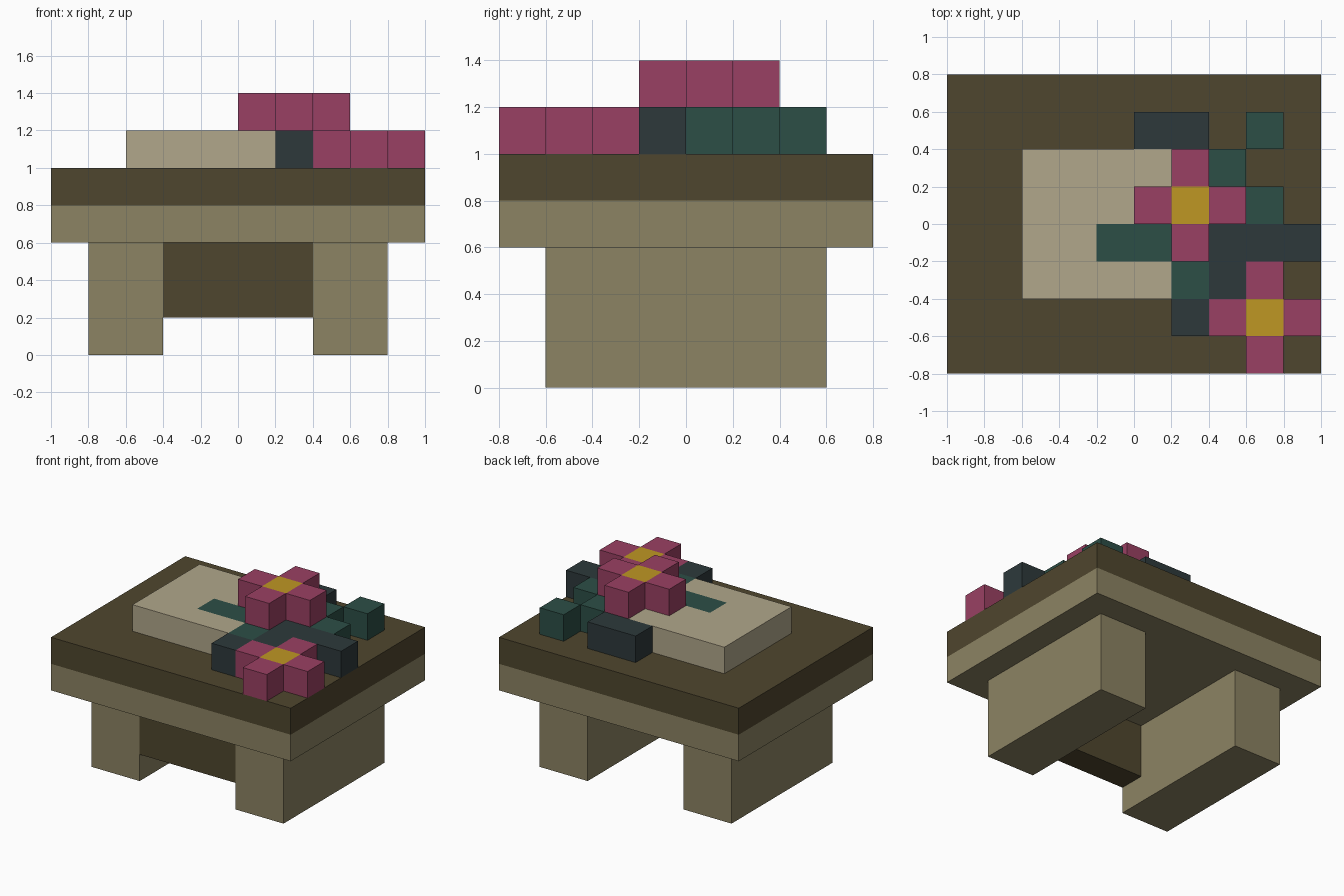
import bpy
import bmesh
from mathutils import Vector

cube = bpy.data.objects.get("Cube")
if cube:
    bpy.data.objects.remove(cube, do_unlink=True)

U = 0.2  # block size


def linear(c):
    c /= 255
    return c / 12.92 if c <= 0.04045 else ((c + 0.055) / 1.055) ** 2.4


def material(name, *rgb):
    colour = [linear(c) for c in rgb] + [1.0]
    mat = bpy.data.materials.new(name)
    mat.use_nodes = True
    mat.diffuse_color = colour
    bsdf = next(n for n in mat.node_tree.nodes if n.type == 'BSDF_PRINCIPLED')
    bsdf.inputs["Base Color"].default_value = colour
    bsdf.inputs["Roughness"].default_value = 0.9
    return mat


TAN = material("tan wood", 140, 131, 99)
BROWN = material("dark brown wood", 79, 70, 46)
CREAM = material("cream cloth", 177, 167, 139)
GREEN = material("leaf green", 44, 78, 70)
DARK = material("dark leaf", 45, 57, 59)
PINK = material("petal pink", 154, 64, 99)
GOLD = material("flower gold", 191, 151, 35)


def prism(name, outline, z0, z1, mat):
    """Extrude an outline, given in blocks, from height z0 to z1."""
    bm = bmesh.new()
    base = bm.faces.new([bm.verts.new((x * U, y * U, z0 * U)) for x, y in outline])
    top = bmesh.ops.extrude_face_region(bm, geom=[base])["geom"]
    bmesh.ops.translate(bm, vec=Vector((0, 0, (z1 - z0) * U)),
                        verts=[v for v in top if isinstance(v, bmesh.types.BMVert)])
    bmesh.ops.recalc_face_normals(bm, faces=bm.faces)
    mesh = bpy.data.meshes.new(name)
    bm.to_mesh(mesh)
    bm.free()
    mesh.materials.append(mat)
    obj = bpy.data.objects.new(name, mesh)
    bpy.context.collection.objects.link(obj)
    return obj


def box(name, x0, x1, y0, y1, z0, z1, mat):
    return prism(name, [(x0, y0), (x1, y0), (x1, y1), (x0, y1)], z0, z1, mat)


def flower(name, x, y, z):
    """Gold centre with four petals, centre block starting at x, y, z."""
    box(name + "_centre", x, x + 1, y, y + 1, z, z + 1, GOLD)
    for side, dx, dy in (("left", 1, 0), ("right", -1, 0), ("back", 0, 1), ("front", 0, -1)):
        px, py = x + dx, y + dy
        box(f"{name}_petal_{side}", px, px + 1, py, py + 1, z, z + 1, PINK)


# Table
box("right_leg", -4, -2, -3, 3, 0, 3, TAN)
box("left_leg", 2, 4, -3, 3, 0, 3, TAN)
box("front_apron", -2, 2, -3, -2, 1, 3, BROWN)
box("table_frame", -5, 5, -4, 4, 3, 4, TAN)
box("table_top", -5, 5, -4, 4, 4, 5, BROWN)

# Cushion with a notch for the inlaid stem
prism("cushion", [(-3, -2), (1, -2), (1, -1), (-1, -1), (-1, 0), (1, 0), (1, 2), (-3, 2)],
      5, 6, CREAM)
box("stem", -1, 1, -1, 0, 5, 6, GREEN)

# Leaves
box("leaf_core", 1, 2, -1, 2, 5, 6, GREEN)
box("leaf_core_side", 2, 3, 0, 1, 5, 6, GREEN)
for i, (x, y) in enumerate([(3, 2), (2, 1), (3, 0), (1, -2)], 1):
    box(f"green_leaf_{i}", x, x + 1, y, y + 1, 5, 6, GREEN)
box("dark_leaf_back", 0, 2, 2, 3, 5, 6, DARK)
box("dark_leaf_side", 2, 5, -1, 0, 5, 6, DARK)
box("dark_leaf_middle", 2, 3, -2, -1, 5, 6, DARK)
box("dark_leaf_front", 1, 2, -3, -2, 5, 6, DARK)

# Flowers
flower("upper_flower", 1, 0, 6)
flower("lower_flower", 3, -3, 5)
